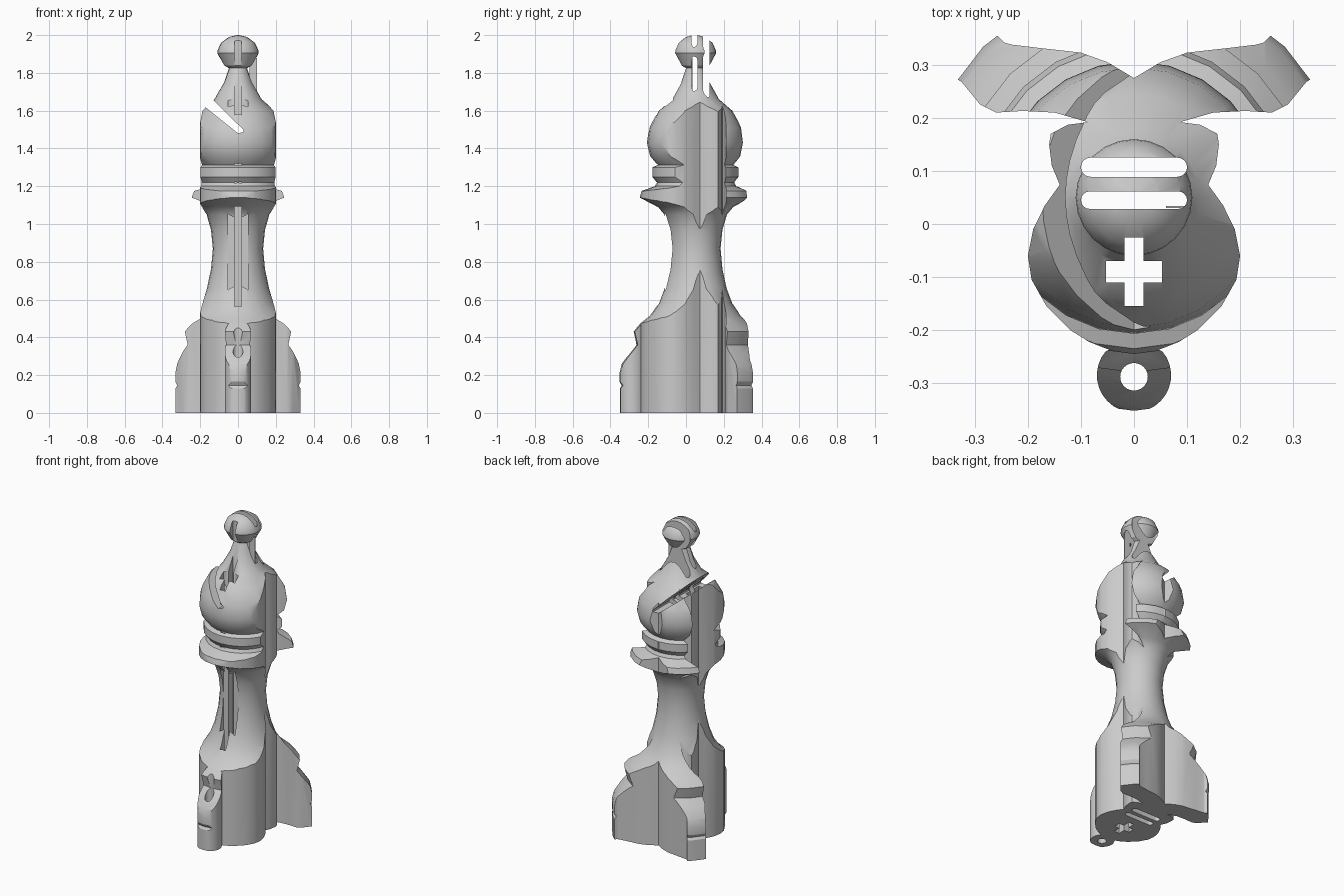
import bpy, bmesh, math
from mathutils import Matrix

if "Cube" in bpy.data.objects:
    bpy.data.objects.remove(bpy.data.objects["Cube"])

CY = 0.05  # turning axis of the piece sits slightly behind the origin


def finish(name, bm):
    bmesh.ops.recalc_face_normals(bm, faces=bm.faces)
    me = bpy.data.meshes.new(name)
    bm.to_mesh(me)
    bm.free()
    ob = bpy.data.objects.new(name, me)
    bpy.context.collection.objects.link(ob)
    return ob


def prism(name, pts, lo, hi):
    """Closed 2D outline extruded from lo to hi along z."""
    bm = bmesh.new()
    f = bm.faces.new([bm.verts.new((x, y, lo)) for x, y in pts])
    r = bmesh.ops.extrude_face_region(bm, geom=[f])
    vs = [v for v in r["geom"] if isinstance(v, bmesh.types.BMVert)]
    bmesh.ops.translate(bm, verts=vs, vec=(0, 0, hi - lo))
    return finish(name, bm)


def lathe(name, prof, n):
    """Closed solid of revolution around the axis x=0, y=CY."""
    bm = bmesh.new()
    rings = [[bm.verts.new((r * math.cos(2 * math.pi * i / n),
                            CY + r * math.sin(2 * math.pi * i / n), z))
              for i in range(n)] for r, z in prof]
    for a, b in zip(rings, rings[1:]):
        for i in range(n):
            j = (i + 1) % n
            bm.faces.new((a[i], a[j], b[j], b[i]))
    bm.faces.new(rings[0][::-1])
    bm.faces.new(rings[-1])
    return finish(name, bm)


def arc(cx, cy, r, a0, a1, n):
    return [(cx + r * math.cos(math.radians(a0 + (a1 - a0) * i / n)),
             cy + r * math.sin(math.radians(a0 + (a1 - a0) * i / n))) for i in range(n + 1)]


def boolean(ob, tool, op):
    m = ob.modifiers.new(op, 'BOOLEAN')
    m.operation, m.solver, m.object = op, 'EXACT', tool
    bpy.context.view_layer.objects.active = ob
    bpy.ops.object.modifier_apply(modifier=m.name)
    bpy.data.objects.remove(tool)


# turned body: base, waist, collar, head, finial ball
profile = [(.4, 0), (.4, .13), (.39, .145), (.402, .165), (.402, .21), (.39, .26), (.35, .315),
           (.313, .36), (.33, .43), (.29, .475), (.24, .515), (.195, .58), (.165, .66),
           (.143, .76), (.133, .87), (.143, .97), (.167, 1.05), (.2, 1.09), (.295, 1.14),
           (.285, 1.175), (.215, 1.2), (.205, 1.22), (.228, 1.25), (.228, 1.3), (.2, 1.312),
           (.24, 1.36), (.257, 1.43), (.245, 1.51), (.195, 1.6), (.125, 1.66), (.075, 1.75),
           (.05, 1.825), (.075, 1.84), (.11, 1.905), (.108, 1.92), (.09, 1.96), (.05, 1.99), (.012, 2.0)]
body = lathe("piece_body", profile, 24)

# plan silhouette of the same kind of piece, cut vertically through the body
half = [(.05, .305), (.1, .323), (.18, .332), (.23, .338), (.245, .342), (.262, .36), (.3, .4),
        (.38, .3), (.325, .268), (.29, .225), (.26, .21), (.21, .213), (.15, .21), (.087, .192),
        (.125, .187), (.157, .17), (.16, .15), (.155, .11), (.14, .074), (.168, .035),
        (.19, -.01), (.2, -.06), (.193, -.105), (.165, -.155), (.12, -.2), (.085, -.222), (.047, -.237)]
half += arc(0, -.285, .07, 40, -80, 10)
outline = [(0, .275)] + half + [(0, -.355)] + [(-x, y) for x, y in reversed(half)]
boolean(body, prism("silhouette", outline, -.1, 2.1), 'INTERSECT')

# two rounded slots through the full height
for y, w in ((.107, .018), (.045, .0165)):
    pts = arc(.1 - w, y, w, -90, 90, 8) + arc(w - .1, y, w, 90, 270, 8)
    boolean(body, prism("slot", pts, -.2, 2.2), 'DIFFERENCE')

# cross-shaped shaft
a, b, cy = .018, .053, -.09
cross = [(a, .065), (a, .02), (b, .02), (b, -.02), (a, -.02), (a, -.065)]
cross = cross + [(-x, y) for x, y in reversed(cross)]
boolean(body, prism("cross_shaft", [(x, y + cy) for x, y in cross], -.2, 2.2), 'DIFFERENCE')

# round hole in the front lug
boolean(body, prism("lug_hole", arc(0, -.288, .026, 0, 345, 23), -.2, 2.2), 'DIFFERENCE')

# slanted notch in the head, running front to back
slit = [(0, 1.48), (.028, 1.487), (.03, 1.497), (-.27, 1.795), (-.35, 1.76)]
notch = prism("notch", slit, -.6, .6)
notch.data.transform(Matrix.Rotation(math.pi / 2, 4, 'X'))
boolean(body, notch, 'DIFFERENCE')

# thin sliver of slot wall left standing beside the neck
sliver = prism("neck_sliver", [(.06, .03), (.1, .03), (.1, .034), (.06, .034)], 1.66, 1.88)

bpy.ops.object.select_all(action='DESELECT')
body.select_set(True)
bpy.context.view_layer.objects.active = body
bpy.ops.object.shade_smooth_by_angle(angle=math.radians(30))
